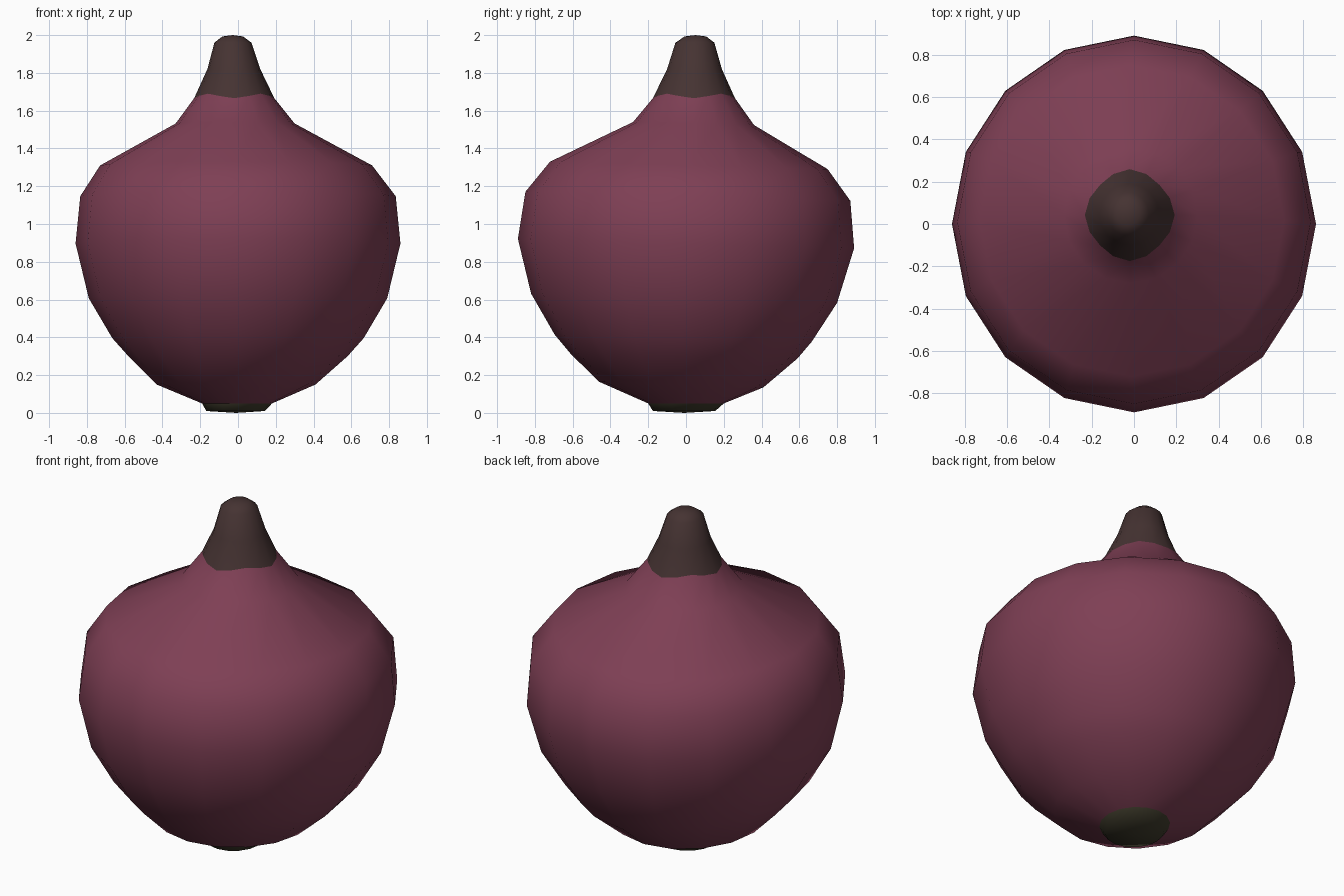
import bpy, bmesh, math

if "Cube" in bpy.data.objects:
    bpy.data.objects.remove(bpy.data.objects["Cube"])

SIDES = 16


def material(name, rgb):
    m = bpy.data.materials.new(name)
    m.diffuse_color = (*rgb, 1)
    m.use_nodes = True
    m.node_tree.nodes["Principled BSDF"].inputs["Base Color"].default_value = m.diffuse_color
    return m


def lathe(name, rings, mat, bottom=None, top=None):
    """Loft rings (z, rx, ry, cx, cy, tilt, wave) and close the ends with centre points."""
    bm = bmesh.new()
    loops = []
    for z, rx, ry, cx, cy, tilt, wave in rings:
        loop = []
        for i in range(SIDES):
            a = math.tau * i / SIDES
            dz = -wave * math.cos(4 * a)
            x = (rx - 0.6 * dz) * math.cos(a)
            y = (ry - 0.6 * dz) * math.sin(a)
            loop.append(bm.verts.new((x + cx, y + cy, z + dz - tilt * y)))
        loops.append(loop)
    for a, b in zip(loops, loops[1:]):
        for i in range(SIDES):
            j = (i + 1) % SIDES
            bm.faces.new((a[i], a[j], b[j], b[i]))
    for point, loop in ((bottom, loops[0]), (top, loops[-1])):
        if point:
            c = bm.verts.new(point)
            for i in range(SIDES):
                bm.faces.new((c, loop[i], loop[(i + 1) % SIDES]))
    bmesh.ops.recalc_face_normals(bm, faces=bm.faces)
    mesh = bpy.data.meshes.new(name)
    bm.to_mesh(mesh)
    bm.free()
    for p in mesh.polygons:
        p.use_smooth = True
    mesh.materials.append(mat)
    obj = bpy.data.objects.new(name, mesh)
    bpy.context.collection.objects.link(obj)
    return obj


purple = material("bulb_skin", (0.21, 0.05, 0.09))
brown = material("dry_stem", (0.06, 0.033, 0.032))
green = material("root_patch", (0.05, 0.045, 0.025))

# Rings shared between neighbouring parts
root_edge = (0.05, 0.185, 0.20, -0.005, 0.0, 0.0, 0)
neck_edge = (1.678, 0.205, 0.21, -0.02, 0.042, 0.0, 0.012)

# Round bulb, leaning very slightly
lathe("bulb", [
    root_edge,
    (0.15, 0.42, 0.435, -0.01, -0.025, 0.034, 0),
    (0.30, 0.58, 0.60, 0, -0.01, 0.02, 0),
    (0.395, 0.665, 0.68, 0, -0.015, 0.028, 0),
    (0.607, 0.79, 0.81, 0, -0.01, 0.03, 0),
    (0.897, 0.86, 0.89, 0, 0, 0.028, 0),
    (1.147, 0.835, 0.86, 0, 0.01, 0.028, 0),
    (1.31, 0.72, 0.735, -0.01, 0.015, 0.027, 0),
    (1.532, 0.315, 0.32, -0.015, 0.04, 0.025, 0),
    neck_edge,
], purple)

# Dry stem with a rounded tip
lathe("stem", [
    neck_edge,
    (1.82, 0.14, 0.145, -0.022, 0.045, 0, 0),
    (1.96, 0.098, 0.103, -0.027, 0.047, 0, 0),
    (1.993, 0.055, 0.057, -0.028, 0.05, 0, 0),
], brown, top=(-0.028, 0.05, 2.0))

# Root stub under the bulb
lathe("root_base", [
    (0.01, 0.155, 0.165, -0.013, -0.01, 0, 0),
    root_edge,
], green, bottom=(-0.01, -0.01, 0.0))
